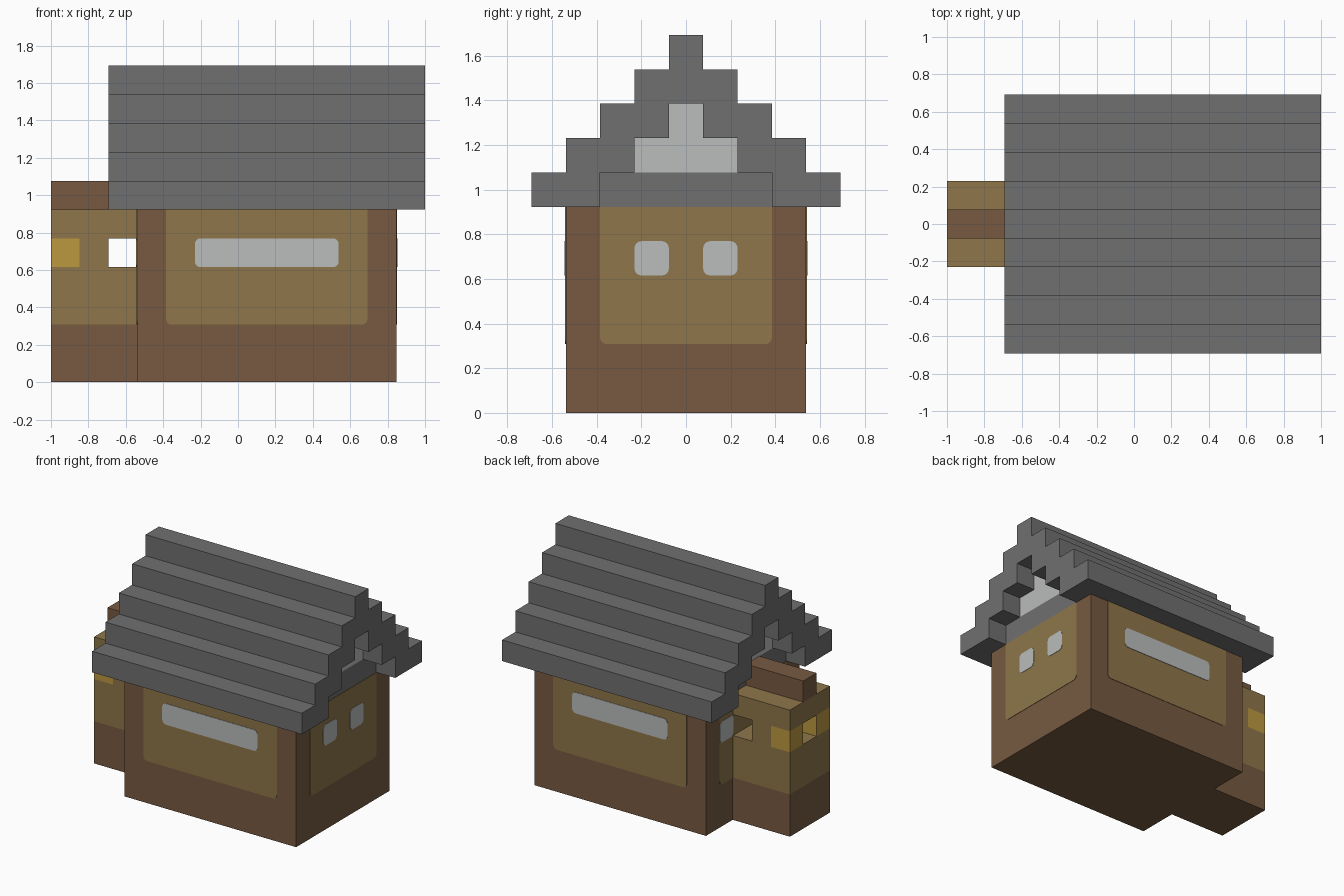
import bpy, bmesh, math
from mathutils import Vector

U = 2 / 13  # one building block

cube = bpy.data.objects.get("Cube")
if cube:
    bpy.data.objects.remove(cube)


def material(name, hex_code):
    rgb = [int(hex_code[i:i + 2], 16) / 255 for i in (0, 2, 4)]
    col = [((c + 0.055) / 1.055) ** 2.4 for c in rgb] + [1]
    m = bpy.data.materials.new(name)
    m.use_nodes = True
    m.diffuse_color = col
    m.node_tree.nodes["Principled BSDF"].inputs["Base Color"].default_value = col
    return m


GREY = material("roof grey", "707070")
BROWN = material("timber brown", "775A41")
TAN = material("plaster tan", "8E764A")
PALE = material("pale window", "BABDBC")
YELLOW = material("lamp yellow", "BC9840")


def prism(name, points, depth, mat):
    """Extrude a closed outline along a vector."""
    bm = bmesh.new()
    face = bm.faces.new([bm.verts.new(Vector(p) * U) for p in points])
    ext = bmesh.ops.extrude_face_region(bm, geom=[face], use_keep_orig=True)
    moved = [g for g in ext["geom"] if isinstance(g, bmesh.types.BMVert)]
    bmesh.ops.translate(bm, verts=moved, vec=Vector(depth) * U)
    bmesh.ops.recalc_face_normals(bm, faces=bm.faces)
    me = bpy.data.meshes.new(name)
    bm.to_mesh(me)
    bm.free()
    me.materials.append(mat)
    ob = bpy.data.objects.new(name, me)
    bpy.context.collection.objects.link(ob)
    return ob


def box(name, x, y, z, mat):
    pts = [(x[0], y[0], z[0]), (x[1], y[0], z[0]), (x[1], y[1], z[0]), (x[0], y[1], z[0])]
    return prism(name, pts, (0, 0, z[1] - z[0]), mat)


def plate(name, axis, side, pos, a, z, thick, mat, r=0.2, round_top=True):
    """Thin rounded panel on a wall facing along the axis."""
    outline = []
    corners = [(a[1], z[0], -1, 1, 270), (a[1], z[1], -1, -1, 0),
               (a[0], z[1], 1, -1, 90), (a[0], z[0], 1, 1, 180)]
    for ca, cz, sa, sz, start in corners:
        if sz < 0 and not round_top:
            outline.append((ca, cz))
            continue
        for k in range(5):
            t = math.radians(start + 22.5 * k)
            outline.append((ca + sa * r + r * math.cos(t), cz + sz * r + r * math.sin(t)))
    if axis == "y":
        return prism(name, [(p, pos, q) for p, q in outline], (0, side * thick, 0), mat)
    return prism(name, [(pos, p, q) for p, q in outline], (side * thick, 0, 0), mat)


# House body
WX, WY = (-3.5, 5.5), (-3.5, 3.5)
box("house_walls", WX, WY, (0, 6), BROWN)

# Plaster panels and long windows on the front and back
THIN, THICK = 0.02, 0.04
for side, label in ((-1, "front"), (1, "back")):
    plate(label + "_panel", "y", side, side * 3.5, (-2.5, 4.5), (2, 6), THIN, TAN, round_top=False)
    plate(label + "_window", "y", side, side * 3.5, (-1.5, 3.5), (4, 5), THICK, PALE)

# Panels and paired windows on the ends
for side, pos, label, inner in ((1, 5.5, "left", 0.5), (-1, -3.5, "right", 1.5)):
    plate(label + "_panel", "x", side, pos, (-2.5, 2.5), (2, 6), THIN, TAN, round_top=False)
    for s, end in ((-1, "front"), (1, "back")):
        span = sorted((s * inner, s * (inner + 1)))
        plate(f"{label}_{end}_window", "x", side, pos, span, (4, 5), THICK, PALE)


# Stepped roof shell with overhanging ends
def steps(width, count):
    return [(width - i, 6 + i + j) for i in range(count) for j in (0, 1)]


def mirrored(pts):
    return [(-y, z) for y, z in pts]


outer, inner = steps(4.5, 5), steps(2.5, 3)
profile = outer + mirrored(outer)[::-1] + mirrored(inner) + inner[::-1]
prism("stepped_roof", [(-4.5, y, z) for y, z in profile], (11, 0, 0), GREY)

# Gable infill
box("gable_beam", WX, (-2.5, 2.5), (6, 7), GREY)
box("gable_lower", WX, (-1.5, 1.5), (7, 8), PALE)
box("gable_upper", WX, (-0.5, 0.5), (8, 9), PALE)

# Annex with open window slots and corner lamps
AX, AY = (-6.5, -3.5), (-1.5, 1.5)
box("annex_base", AX, AY, (0, 2), BROWN)
box("annex_wall", AX, AY, (2, 4), TAN)
box("annex_top", AX, AY, (5, 6), TAN)
box("annex_ridge", AX, (-0.5, 0.5), (6, 7), BROWN)
for s, end in ((-1, "front"), (1, "back")):
    span = sorted((s * 0.5, s * 1.5))
    box(end + "_annex_pillar", (-5.5, -4.5), span, (4, 5), TAN)
    box(end + "_annex_lamp", (-6.5, -5.5), span, (4, 5), YELLOW)
